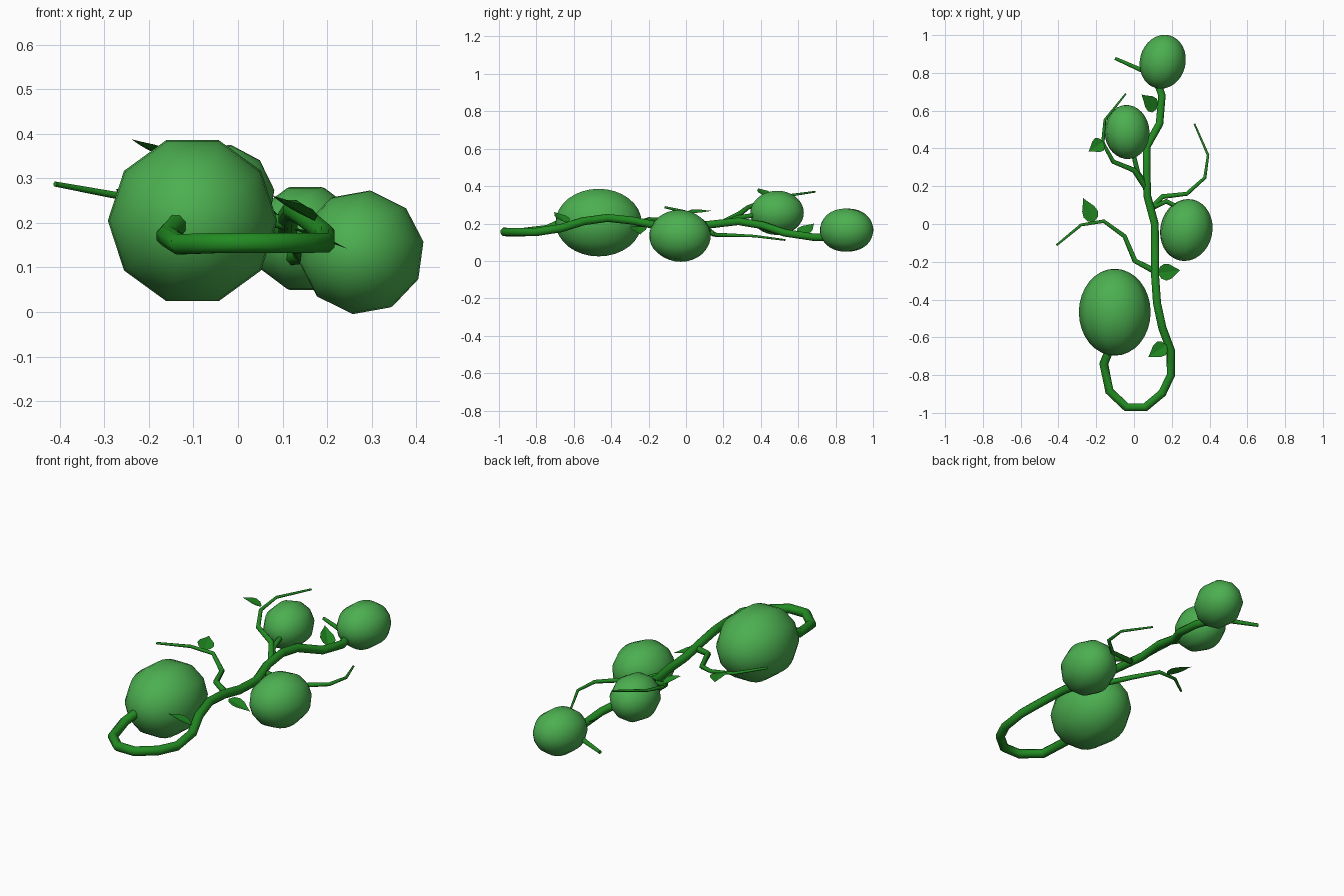
import bpy, bmesh, math
from mathutils import Vector, Matrix

if "Cube" in bpy.data.objects:
    bpy.data.objects.remove(bpy.data.objects["Cube"])


def material(name, rgb):
    m = bpy.data.materials.new(name)
    m.diffuse_color = (*rgb, 1)
    m.use_nodes = True
    m.node_tree.nodes["Principled BSDF"].inputs["Base Color"].default_value = m.diffuse_color
    return m


STEM = material("stem_green", (0.016, 0.258, 0.016))
FRUIT = material("fruit_green", (0.072, 0.429, 0.08))


def add_object(name, bm, mat):
    mesh = bpy.data.meshes.new(name)
    bm.to_mesh(mesh)
    bm.free()
    mesh.materials.append(mat)
    ob = bpy.data.objects.new(name, mesh)
    bpy.context.collection.objects.link(ob)
    return ob


def smooth(ob, degrees):
    bpy.ops.object.select_all(action='DESELECT')
    ob.select_set(True)
    bpy.context.view_layer.objects.active = ob
    bpy.ops.object.shade_smooth_by_angle(angle=math.radians(degrees))


def tube(name, pts, r0, r1, sides=8):
    """Tapered tube along a polyline, with a rounded-off frame at each bend."""
    pts = [Vector(p) for p in pts]
    n = len(pts)
    bm = bmesh.new()
    rings = []
    for i, p in enumerate(pts):
        t = (pts[min(i + 1, n - 1)] - pts[max(i - 1, 0)]).normalized()
        side = t.cross(Vector((0, 0, 1))).normalized()
        up = side.cross(t)
        r = r0 + (r1 - r0) * i / (n - 1)
        ring = []
        for k in range(sides):
            a = math.tau * (k + 0.5) / sides
            ring.append(bm.verts.new(p + r * (side * math.cos(a) + up * math.sin(a))))
        rings.append(ring)
    for a, b in zip(rings, rings[1:]):
        for k in range(sides):
            j = (k + 1) % sides
            bm.faces.new((a[k], a[j], b[j], b[k]))
    bm.faces.new(rings[0])
    bm.faces.new(rings[-1])
    bmesh.ops.recalc_face_normals(bm, faces=bm.faces)
    smooth(add_object(name, bm, STEM), 50)


def melon(name, centre, radius, half_len, yaw, spin):
    """Ten-sided sphere, stretched along its long axis, which points to +y."""
    bm = bmesh.new()
    bmesh.ops.create_uvsphere(bm, u_segments=10, v_segments=16, radius=1)
    mat = (Matrix.Translation(centre)
           @ Matrix.Rotation(math.radians(yaw), 4, 'Z')
           @ Matrix.Rotation(math.radians(-90), 4, 'X')
           @ Matrix.Diagonal((radius, radius, half_len, 1))
           @ Matrix.Rotation(math.radians(spin), 4, 'Z'))
    bmesh.ops.transform(bm, matrix=mat, verts=bm.verts)
    smooth(add_object(name, bm, FRUIT), 60)


def leaf(name, base, tip, width, roll):
    """Pointed leaf, slightly folded along its middle rib."""
    base, tip = Vector(base), Vector(tip)
    axis = tip - base
    side = Matrix.Rotation(math.radians(roll), 3, axis) @ Vector((-axis.y, axis.x, 0)).normalized()
    up = axis.cross(side).normalized()
    if up.z < 0:
        up = -up
    bm = bmesh.new()
    profile = [(0, 0), (0.12, 0.7), (0.32, 1), (0.55, 0.85), (0.8, 0.35), (1, 0)]
    mid = [bm.verts.new(base + axis * t) for t, w in profile]
    for s in (1, -1):
        edge = [mid[0]]
        for t, w in profile[1:-1]:
            edge.append(bm.verts.new(base + axis * t + side * (s * w * width / 2) + up * (0.008 * w)))
        edge.append(mid[-1])
        for i in range(len(profile) - 1):
            quad = list(dict.fromkeys((mid[i], mid[i + 1], edge[i + 1], edge[i])))
            bm.faces.new(quad if s < 0 else quad[::-1])
    bmesh.ops.recalc_face_normals(bm, faces=bm.faces)
    bm.normal_update()
    if sum((f.normal for f in bm.faces), Vector()).z < 0:
        bmesh.ops.reverse_faces(bm, faces=bm.faces)
    add_object(name, bm, STEM)


# Main vine, looping from the largest melon to the far one and out past it
tube("main_vine", [
    (-0.12, -0.64, 0.215), (-0.16, -0.74, 0.17), (-0.13, -0.885, 0.152), (-0.04, -0.97, 0.155),
    (0.06, -0.97, 0.155), (0.15, -0.895, 0.155), (0.195, -0.80, 0.155), (0.195, -0.67, 0.175),
    (0.15, -0.55, 0.212), (0.122, -0.42, 0.23), (0.112, -0.28, 0.215), (0.112, -0.15, 0.188),
    (0.11, 0.0, 0.18), (0.07, 0.15, 0.197), (0.067, 0.28, 0.212), (0.067, 0.41, 0.19),
    (0.135, 0.53, 0.15), (0.148, 0.68, 0.127), (0.12, 0.76, 0.125)], 0.025, 0.021)
tube("end_tendril", [(0.12, 0.76, 0.125), (0.05, 0.81, 0.127), (-0.10, 0.877, 0.125)], 0.017, 0.009)

# Thin side branches
tube("left_branch", [(0.11, -0.25, 0.2), (0.005, -0.195, 0.22), (-0.05, -0.065, 0.215),
                     (-0.16, 0.015, 0.25), (-0.28, -0.005, 0.263), (-0.41, -0.112, 0.287)], 0.017, 0.006)
tube("back_branch", [(0.065, 0.19, 0.2), (0.0, 0.285, 0.25), (-0.11, 0.33, 0.285),
                     (-0.165, 0.43, 0.325), (-0.155, 0.55, 0.35), (-0.043, 0.69, 0.37)], 0.017, 0.005)
tube("back_branch_fork", [(0.065, 0.21, 0.2), (0.02, 0.27, 0.23), (-0.01, 0.4, 0.25)], 0.016, 0.012)
tube("right_branch", [(0.1, 0.09, 0.185), (0.15, 0.145, 0.145), (0.28, 0.16, 0.14),
                      (0.375, 0.245, 0.138), (0.392, 0.365, 0.133), (0.32, 0.53, 0.112)], 0.016, 0.005)
tube("right_melon_stalk", [(0.105, 0.09, 0.185), (0.17, 0.12, 0.16), (0.27, 0.07, 0.14)], 0.014, 0.012)

# Melons
melon("large_melon", (-0.102, -0.467, 0.205), 0.19, 0.23, 0, 18 + 72)
melon("right_melon", (0.277, -0.032, 0.134), 0.14, 0.165, -12, 8)
melon("back_melon", (-0.037, 0.487, 0.257), 0.12, 0.143, 4, 10)
melon("far_melon", (0.152, 0.859, 0.165), 0.121, 0.144, -14, 90)

# Leaves
leaf("leaf_right", (0.125, -0.26, 0.185), (0.245, -0.245, 0.142), 0.09, 0)
leaf("leaf_front", (0.172, -0.64, 0.205), (0.075, -0.705, 0.262), 0.085, 0)
leaf("leaf_left", (-0.212, 0.01, 0.255), (-0.27, 0.138, 0.268), 0.085, 12)
leaf("leaf_back", (-0.162, 0.435, 0.345), (-0.24, 0.385, 0.388), 0.08, 0)
leaf("leaf_far", (0.118, 0.605, 0.135), (0.04, 0.685, 0.2), 0.085, 20)
